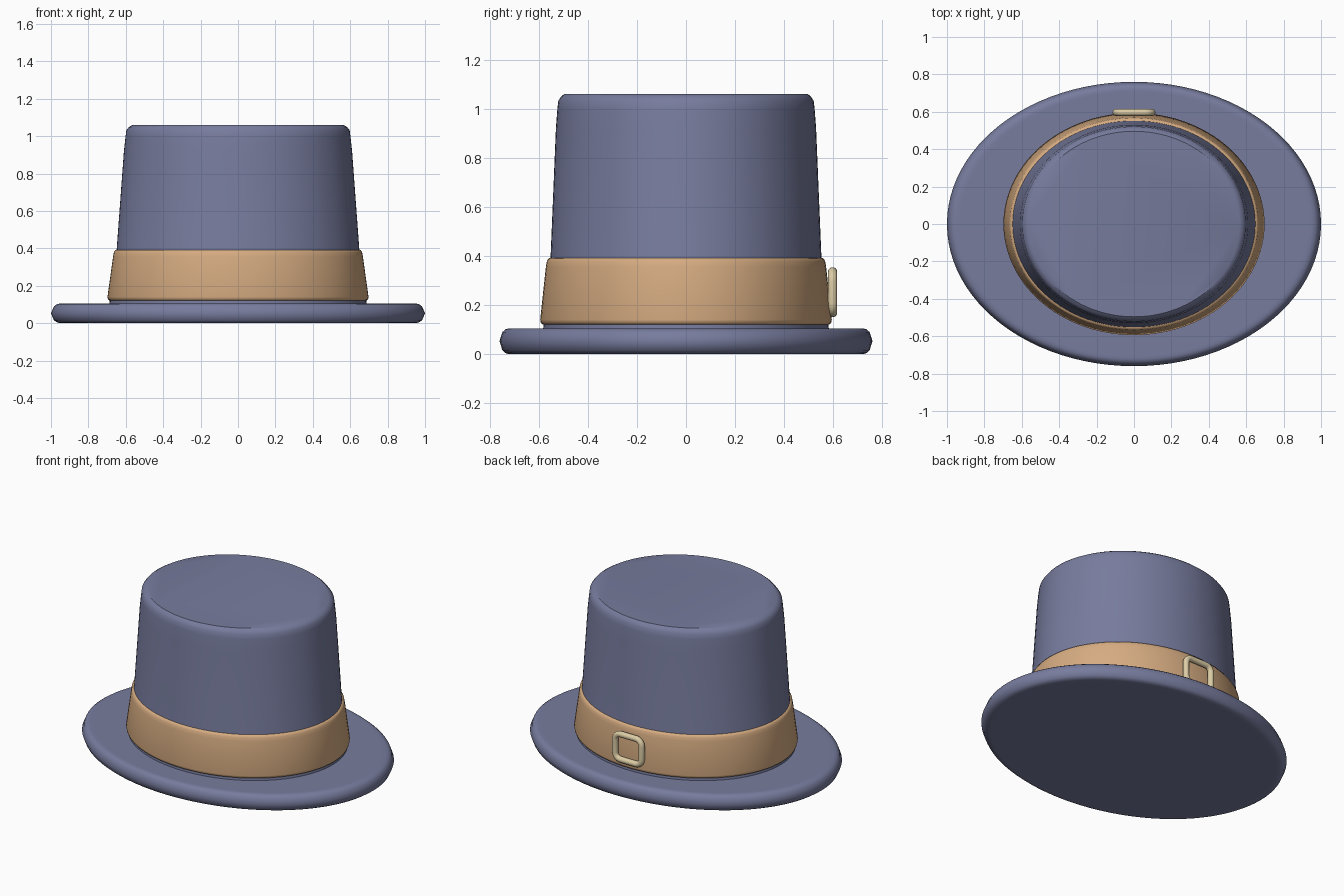
import bpy, bmesh, math

if "Cube" in bpy.data.objects:
    bpy.data.objects.remove(bpy.data.objects["Cube"])

SEGMENTS = 96


def material(name, rgb):
    m = bpy.data.materials.new(name)
    m.diffuse_color = (*rgb, 1.0)
    m.use_nodes = True
    m.node_tree.nodes["Principled BSDF"].inputs["Base Color"].default_value = m.diffuse_color
    return m


felt = material("slate blue felt", (0.185, 0.202, 0.34))
leather = material("tan leather", (0.67, 0.41, 0.22))
metal = material("pale brass", (0.72, 0.61, 0.38))


def finish(name, bm, mat, angle):
    bmesh.ops.recalc_face_normals(bm, faces=bm.faces)
    mesh = bpy.data.meshes.new(name)
    bm.to_mesh(mesh)
    bm.free()
    mesh.materials.append(mat)
    obj = bpy.data.objects.new(name, mesh)
    bpy.context.collection.objects.link(obj)
    bpy.ops.object.select_all(action='DESELECT')
    obj.select_set(True)
    bpy.context.view_layer.objects.active = obj
    bpy.ops.object.shade_smooth_by_angle(angle=math.radians(angle))
    return obj


def bridge(bm, a, b):
    n = len(a)
    for i in range(n):
        j = (i + 1) % n
        bm.faces.new((a[i], a[j], b[j], b[i]))


def oval_lathe(name, profile, mat, angle):
    """Sweep (x radius, y radius, z) points round an oval and cap both ends."""
    bm = bmesh.new()
    turns = [2 * math.pi * i / SEGMENTS for i in range(SEGMENTS)]
    rings = [[bm.verts.new((rx * math.cos(t), ry * math.sin(t), z)) for t in turns]
             for rx, ry, z in profile]
    for a, b in zip(rings, rings[1:]):
        bridge(bm, a, b)
    bm.faces.new(rings[0])
    bm.faces.new(rings[-1])
    return finish(name, bm, mat, angle)


# Flat oval brim with a rounded rim, the same above and below
half_rim = [(0.07, 0.0), (0.05, 0.0), (0.032, 0.004), (0.016, 0.015)]
rim = half_rim + [(0.0, 0.0525)] + [(d, 0.105 - z) for d, z in reversed(half_rim)]
oval_lathe("brim", [(1 - d, 0.76 * (1 - d), z) for d, z in rim], felt, 60)

# Tapered crown with a bevelled top edge, standing on the brim
oval_lathe("crown", [
    (0.688, 0.582, 0.1), (0.684, 0.579, 0.14), (0.649, 0.552, 0.39),
    (0.61, 0.53, 0.92), (0.601, 0.524, 1.0), (0.597, 0.52, 1.032),
    (0.584, 0.51, 1.048), (0.564, 0.496, 1.06)], felt, 35)

# Hat band round the foot of the crown
oval_lathe("hat_band", [
    (0.67, 0.57, 0.121), (0.686, 0.583, 0.121), (0.695, 0.591, 0.126),
    (0.698, 0.594, 0.14), (0.668, 0.571, 0.355), (0.664, 0.567, 0.378),
    (0.657, 0.56, 0.39), (0.645, 0.548, 0.392)], leather, 60)

# Rounded rectangular buckle at the back
HALF_W, HALF_H, CORNER, TUBE = 0.096, 0.083, 0.04, 0.019
bm = bmesh.new()
rings = []
for sx, sz, start in ((1, 1, 0), (-1, 1, 90), (-1, -1, 180), (1, -1, 270)):
    for step in range(7):
        a = math.radians(start + 15 * step)
        cx, cz = sx * (HALF_W - CORNER), sz * (HALF_H - CORNER)
        ring = []
        for k in range(12):
            b = 2 * math.pi * k / 12
            r = CORNER + TUBE * math.cos(b)
            ring.append(bm.verts.new((cx + r * math.cos(a),
                                      0.597 + TUBE * math.sin(b),
                                      0.252 + cz + r * math.sin(a))))
        rings.append(ring)
for i, ring in enumerate(rings):
    bridge(bm, ring, rings[(i + 1) % len(rings)])
finish("buckle", bm, metal, 60)
